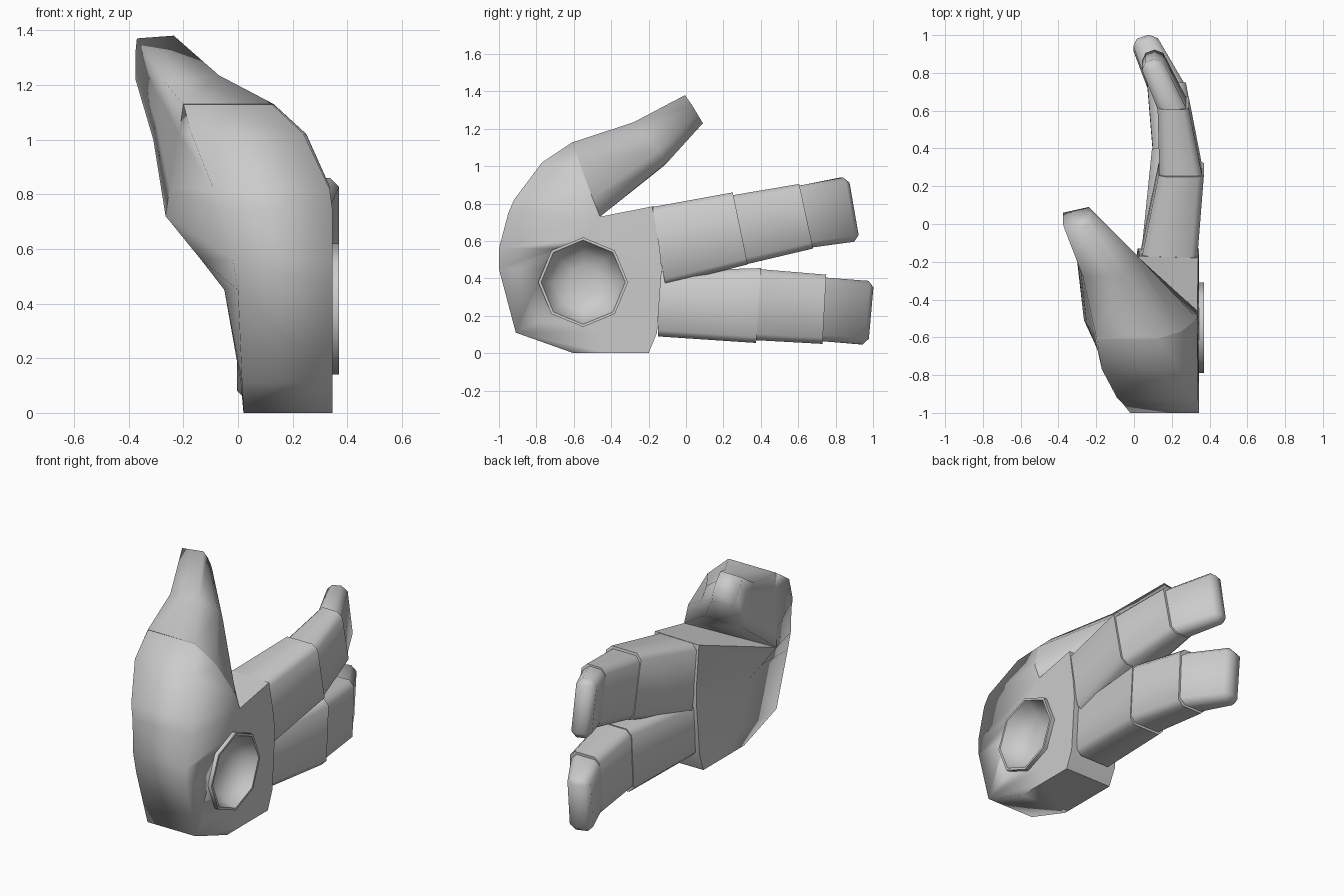
import bpy, bmesh, math

if "Cube" in bpy.data.objects:
    bpy.data.objects.remove(bpy.data.objects["Cube"])

grey = bpy.data.materials.new("light_grey")
grey.diffuse_color = (0.6, 0.6, 0.6, 1)
grey.use_nodes = True
grey.node_tree.nodes["Principled BSDF"].inputs["Base Color"].default_value = grey.diffuse_color


def finish(name, bm, angle=40):
    bmesh.ops.recalc_face_normals(bm, faces=bm.faces[:])
    me = bpy.data.meshes.new(name)
    bm.to_mesh(me)
    bm.free()
    ob = bpy.data.objects.new(name, me)
    bpy.context.collection.objects.link(ob)
    me.materials.append(grey)
    bpy.ops.object.select_all(action='DESELECT')
    ob.select_set(True)
    bpy.context.view_layer.objects.active = ob
    bpy.ops.object.shade_smooth_by_angle(angle=math.radians(angle))
    return ob


def bridge(bm, a, b):
    """Quads between two rings of equal size."""
    n = len(a)
    for i in range(n):
        bm.faces.new((a[i], a[(i + 1) % n], b[(i + 1) % n], b[i]))


def loft(bm, rings):
    vs = [[bm.verts.new(p) for p in r] for r in rings]
    for a, b in zip(vs, vs[1:]):
        bridge(bm, a, b)
    return vs


# Palm: stacked rings (left back, right back, right mid, right front, left front, left mid)
bm = bmesh.new()


def layer(z, back, mid, front, xr, xa, xd, xe, ye):
    return [(xa, back, z), (xr, back, z), (xr, mid, z),
            (xr, front, z), (xd, front, z), (xe, ye, z)]


rings = [layer(0, -.20, -.42, -.60, .345, .02, .02, .02, -.42),
         layer(.11, -.155, -.45, -.91, .345, .015, .015, .01, -.5),
         layer(.45, -.13, -.46, -1, .345, .02, .0, -.05, -.55),
         layer(.56, -.14, -.46, -1, .345, .025, -.02, -.135, -.55),
         [(.03, -.17, .785), (.34, -.18, .785), (.335, -.46, .73),
          (.345, -.95, .75), (-.06, -.95, .74), (-.265, -.51, .72)]]
vs = loft(bm, rings)
bm.faces.new(vs[0])
A, B, F, C, D, E = vs[-1]
bm.faces.new((E, A, B, F))
# heel of the thumb, rising from the palm
upper = [[(.335, -.5, .83), (.335, -.92, .82), (-.09, -.92, .82), (-.25, -.53, .82)],
         [(.25, -.57, 1.02), (.24, -.77, 1.02), (-.17, -.77, 1.02), (-.215, -.57, 1.02)],
         [(.13, -.6, 1.13), (.125, -.607, 1.128), (-.195, -.607, 1.128), (-.2, -.6, 1.13)]]
prev = [F, C, D, E]
for r in upper:
    cur = [bm.verts.new(p) for p in r]
    bridge(bm, prev, cur)
    prev = cur
bm.faces.new(prev)
palm = finish("palm", bm, 45)
for e in palm.data.edges:  # soft shading round the front corners and lower edge
    if all(palm.data.vertices[i].co.y < -.59 for i in e.vertices):
        e.use_edge_sharp = False

# Thumb: three rings from base to tip, open where it meets the palm
bm = bmesh.new()
vs = loft(bm, [
    [(-.2, -.6, 1.13), (.13, -.6, 1.13), (.25, -.57, 1.02), (.335, -.5, .83),
     (.335, -.46, .73), (-.265, -.51, .72), (-.25, -.53, .82), (-.215, -.57, 1.02)],
    [(-.27, -.28, 1.21), (-.07, -.28, 1.235), (.0, -.2, 1.15), (.0, -.15, 1.08),
     (-.06, -.1, 1.02), (-.31, -.12, 1.0), (-.3, -.17, 1.07), (-.285, -.23, 1.15)],
    [(-.37, -.02, 1.37), (-.235, -.005, 1.38), (-.23, .03, 1.33), (-.23, .06, 1.28),
     (-.24, .09, 1.23), (-.375, .06, 1.22), (-.375, .03, 1.27), (-.375, .0, 1.32)]])
bm.faces.new(vs[-1])
finish("thumb", bm, 100)


def segment(name, start, end, tip=False):
    """start/end = (top y, top z, bottom y, bottom z, left x, right x)."""
    bm = bmesh.new()
    skew = .04 if tip else 0
    r = []
    for (ty, tz, by, bz, x0, x1), s in ((start, 0), (end, skew)):
        r.append([(x0, ty - s, tz), (x1, ty, tz), (x1, by, bz), (x0, by - s, bz)])
    vs = loft(bm, r)
    bm.faces.new(vs[0])
    bm.faces.new(vs[1])
    ring0, ring1 = set(vs[0]), set(vs[1])
    edges = [e for e in bm.edges
             if (e.verts[0] in ring0) != (e.verts[1] in ring0)
             or (tip and e.verts[0] in ring1 and e.verts[1] in ring1)]
    bmesh.ops.bevel(bm, geom=edges, offset=.033, segments=1, affect='EDGES')
    finish(name, bm, 68)


# Fingers: knuckle, middle and tip segments
fingers = {
    "upper_finger": [
        ((-.19, .78, -.11, .365, .04, .335), (.25, .86, .33, .475, .13, .37)),
        ((.25, .845, .32, .475, .135, .36), (.605, .905, .68, .56, .125, .29)),
        ((.60, .895, .67, .565, .125, .28), (.88, .945, .94, .6, .03, .14))],
    "lower_finger": [
        ((-.14, .44, -.15, .09, .04, .31), (.40, .455, .375, .055, .095, .345)),
        ((.39, .45, .37, .07, .1, .34), (.75, .42, .73, .05, .07, .275)),
        ((.74, .405, .72, .065, .07, .27), (1.015, .385, .985, .045, -.015, .11))],
}
for fname, segs in fingers.items():
    for part, (s, e) in zip(("base", "middle", "tip"), segs):
        segment(f"{fname}_{part}", s, e, part == "tip")


# Octagonal socket on the side of the palm
def octagon(x, r):
    return [(x, -.55 + r * math.cos(i * math.pi / 4), .38 + r * math.sin(i * math.pi / 4))
            for i in range(8)]


bm = bmesh.new()
vs = loft(bm, [octagon(x, r) for x, r in
               ((.32, .24), (.37, .24), (.37, .225), (.32, .205), (.27, .16), (.24, .09))])
bm.faces.new(vs[-1])
finish("socket", bm, 50)

bm = bmesh.new()
vs = loft(bm, [octagon(.2, .232), octagon(.5, .232)])
bm.faces.new(vs[0])
bm.faces.new(vs[1])
cutter = finish("socket_cutter", bm)
cutter.hide_render = True
cutter.hide_set(True)
mod = palm.modifiers.new("socket_hole", 'BOOLEAN')
mod.operation = 'DIFFERENCE'
mod.solver = 'EXACT'
mod.object = cutter
